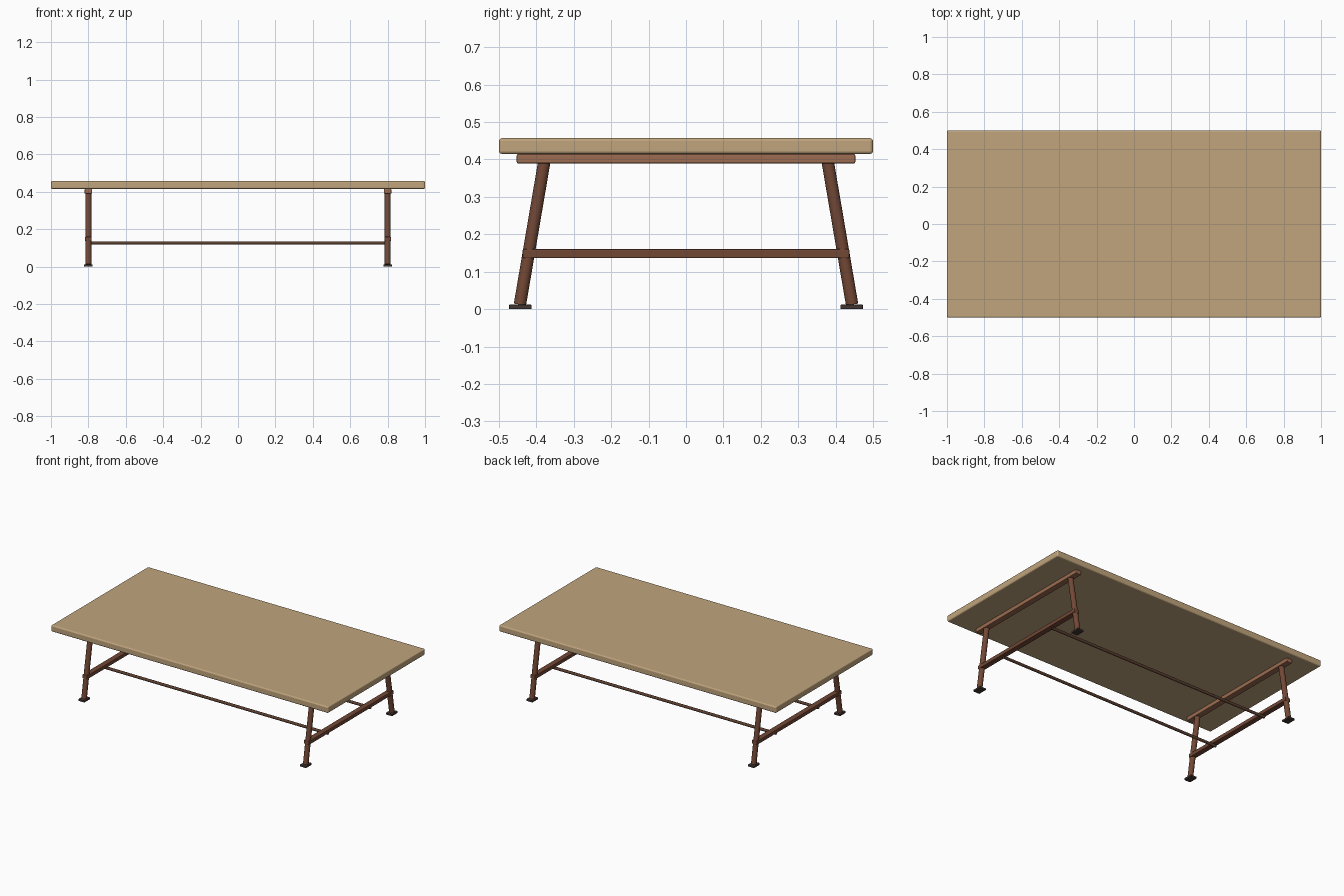
import bpy, bmesh
from mathutils import Vector

if "Cube" in bpy.data.objects:
    bpy.data.objects.remove(bpy.data.objects["Cube"])


def material(name, rgb):
    m = bpy.data.materials.new(name)
    m.diffuse_color = (*rgb, 1.0)
    m.use_nodes = True
    m.node_tree.nodes["Principled BSDF"].inputs["Base Color"].default_value = m.diffuse_color
    return m


OAK = material("light wood", (0.53, 0.375, 0.205))
RAIL = material("mid brown wood", (0.33, 0.15, 0.08))
LEG = material("dark brown wood", (0.17, 0.065, 0.036))
ROD = material("deep brown", (0.11, 0.05, 0.03))
FOOT = material("foot dark brown", (0.055, 0.037, 0.03))


def finish(name, bm, mat):
    mesh = bpy.data.meshes.new(name)
    bm.to_mesh(mesh)
    bm.free()
    mesh.materials.append(mat)
    ob = bpy.data.objects.new(name, mesh)
    bpy.context.collection.objects.link(ob)
    return ob


def box(name, center, size, mat, bevel=0.0, segments=2):
    bm = bmesh.new()
    bmesh.ops.create_cube(bm, size=1)
    for v in bm.verts:
        v.co = Vector(center) + Vector([v.co[i] * size[i] for i in range(3)])
    ob = finish(name, bm, mat)
    if bevel:
        mod = ob.modifiers.new("bevel", 'BEVEL')
        mod.width = bevel
        mod.segments = segments
    return ob


def tube(name, a, b, r, mat, sides=20, caps=True):
    a, b = Vector(a), Vector(b)
    bm = bmesh.new()
    bmesh.ops.create_cone(bm, cap_ends=caps, segments=sides, radius1=r, radius2=r,
                          depth=(b - a).length)
    q = (b - a).to_track_quat('Z', 'Y')
    for v in bm.verts:
        v.co = (a + b) / 2 + q @ v.co
    for f in bm.faces:
        f.smooth = len(f.verts) == 4
    return finish(name, bm, mat)


# Table top with softened edges
box("table_top", (0, 0, 0.436), (2.0, 1.0, 0.042), OAK, 0.008, 3)

for sx, side in ((-1, "left"), (1, "right")):
    x = 0.8 * sx
    # Rails joining each pair of legs
    box(side + "_upper_rail", (x, 0, 0.402), (0.04, 0.905, 0.026), RAIL, 0.004)
    box(side + "_lower_rail", (x, 0, 0.148), (0.036, 0.874, 0.024), LEG, 0.003)
    for sy, end in ((-1, "front"), (1, "back")):
        # Splayed round leg and its foot plate
        tube(f"{end}_{side}_leg", (x, 0.444 * sy, 0.012), (x, 0.377 * sy, 0.405), 0.0165, LEG)
        box(f"{end}_{side}_foot", (x, 0.443 * sy, 0.006), (0.045, 0.06, 0.012), FOOT, 0.002)

# Long thin stretchers under the lower rails
for sy, end in ((-1, "front"), (1, "back")):
    tube(end + "_stretcher", (-0.805, 0.22 * sy, 0.126), (0.805, 0.22 * sy, 0.126),
         0.009, ROD, 14, caps=False)
